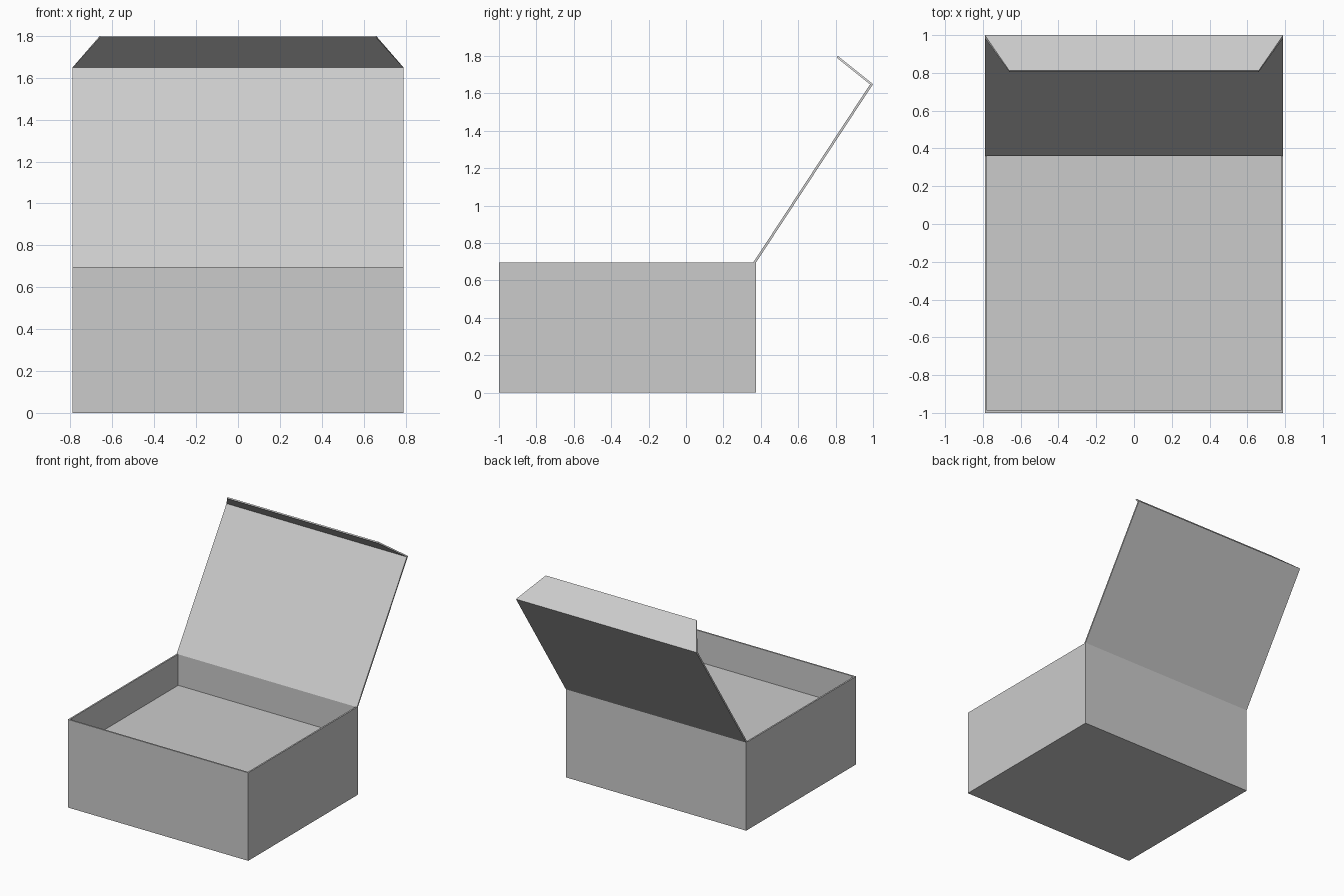
import bpy
import bmesh

if "Cube" in bpy.data.objects:
    bpy.data.objects.remove(bpy.data.objects["Cube"], do_unlink=True)

HALF_W = 0.79
FRONT, BACK = -1.0, 0.375
RIM, FLOOR = 0.697, 0.45
WALL = 0.017

grey = bpy.data.materials.new("light grey card")
grey.use_nodes = True
grey.diffuse_color = (0.6, 0.6, 0.6, 1)
shader = next(n for n in grey.node_tree.nodes if n.type == "BSDF_PRINCIPLED")
shader.inputs["Base Color"].default_value = grey.diffuse_color


def finish(name, bm):
    bmesh.ops.recalc_face_normals(bm, faces=bm.faces)
    mesh = bpy.data.meshes.new(name)
    bm.to_mesh(mesh)
    bm.free()
    mesh.materials.append(grey)
    obj = bpy.data.objects.new(name, mesh)
    bpy.context.collection.objects.link(obj)
    return obj


def panel(name, profile):
    """Board spanning the width; profile holds (half width, y, z) corners."""
    bm = bmesh.new()
    left = [bm.verts.new((w, y, z)) for w, y, z in profile]
    right = [bm.verts.new((-w, y, z)) for w, y, z in profile]
    bm.faces.new(left)
    bm.faces.new(right[::-1])
    for i in range(len(profile)):
        j = (i + 1) % len(profile)
        bm.faces.new((left[i], right[i], right[j], left[j]))
    return finish(name, bm)


# Open box: a block whose top is inset for the rim and sunk to the tray floor
bm = bmesh.new()
bmesh.ops.create_cube(bm, size=1)
for v in bm.verts:
    v.co.x *= 2 * HALF_W
    v.co.y = BACK if v.co.y > 0 else FRONT
    v.co.z = RIM if v.co.z > 0 else 0
top = max(bm.faces, key=lambda f: f.calc_center_median().z)
bmesh.ops.inset_region(bm, faces=[top], thickness=WALL)
sunk = bmesh.ops.extrude_discrete_faces(bm, faces=[top])["faces"][0]
for v in sunk.verts:
    v.co.z = FLOOR
finish("box_body", bm)

# Lid leaning back from the rear rim
panel("lid", [
    (HALF_W, BACK - 0.015, RIM),
    (HALF_W, BACK, RIM),
    (HALF_W, 1.0, 1.65),
    (HALF_W, 0.985, 1.65),
])

# Tapered closing flap folded forward at the lid edge
TIP_W = 0.66
panel("lid_flap", [
    (HALF_W, 1.0, 1.65),
    (TIP_W, 0.812, 1.80),
    (TIP_W, 0.805, 1.792),
    (HALF_W, 0.985, 1.648),
])
